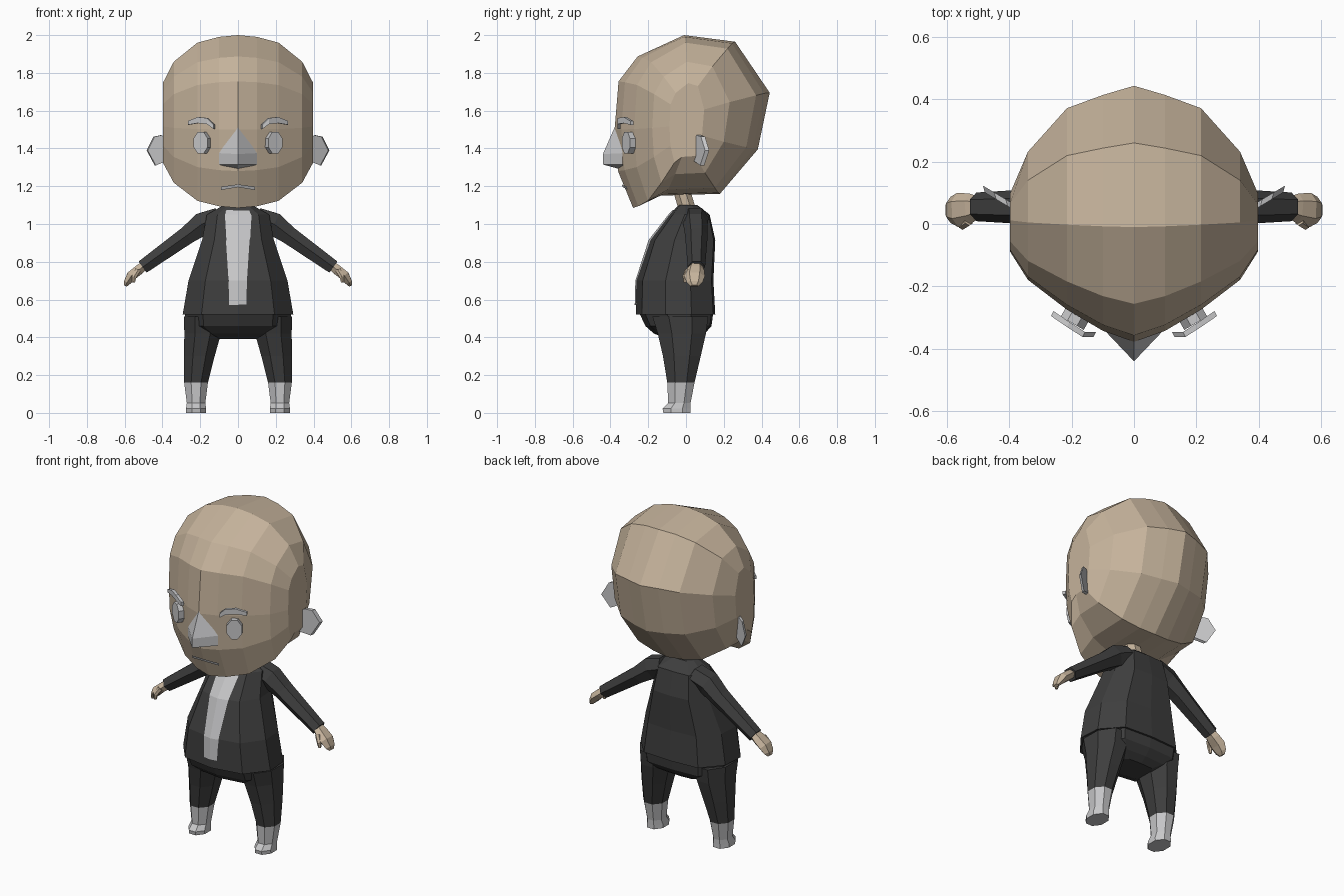
import bpy, bmesh, math
from mathutils import Vector

if "Cube" in bpy.data.objects:
    bpy.data.objects.remove(bpy.data.objects["Cube"])


def material(name, col):
    m = bpy.data.materials.new(name)
    m.diffuse_color = (*col, 1)
    m.use_nodes = True
    m.node_tree.nodes["Principled BSDF"].inputs["Base Color"].default_value = m.diffuse_color
    return m


SKIN = material("skin tan", (0.56, 0.45, 0.33))
DARK = material("suit charcoal", (0.048, 0.048, 0.048))
GREY = material("light grey", (0.57, 0.57, 0.58))


def build(name, verts, faces, mat):
    bm = bmesh.new()
    vs = [bm.verts.new(v) for v in verts]
    for f in faces:
        bm.faces.new([vs[i] for i in f])
    bmesh.ops.recalc_face_normals(bm, faces=bm.faces)
    me = bpy.data.meshes.new(name)
    bm.to_mesh(me)
    bm.free()
    me.materials.append(mat)
    ob = bpy.data.objects.new(name, me)
    bpy.context.collection.objects.link(ob)
    return ob


def loft(name, rings, mat):
    """Skin a list of equal-length rings and cap both ends."""
    n, k = len(rings[0]), len(rings)
    faces = [(r * n + i, r * n + (i + 1) % n, (r + 1) * n + (i + 1) % n, (r + 1) * n + i)
             for r in range(k - 1) for i in range(n)]
    faces += [tuple(range(n)), tuple(range((k - 1) * n, k * n))]
    return build(name, [v for r in rings for v in r], faces, mat)


def ellipse(cx, cy, z, rx, ry, n=8, turn=0.5):
    return [(cx + rx * math.cos(math.tau * (i + turn) / n),
             cy + ry * math.sin(math.tau * (i + turn) / n), z) for i in range(n)]


def tube(name, path, mat, n=6):
    """Loft along x/z; path entries: centre, half depth (y), half thickness."""
    rings = []
    for i, (c, ry, rt) in enumerate(path):
        a, b = Vector(path[max(i - 1, 0)][0]), Vector(path[min(i + 1, len(path) - 1)][0])
        d = (b - a).normalized()
        up = d.cross(Vector((0, 1, 0))).normalized()
        side = up.cross(d)
        rings.append([Vector(c) + side * ry * math.cos(math.tau * j / n)
                      + up * rt * math.sin(math.tau * j / n) for j in range(n)])
    return loft(name, rings, mat)


def plate(name, outline, offset, mat):
    """Solid from an outline and the same outline moved by offset."""
    return loft(name, [[Vector(p) for p in outline],
                       [Vector(p) + Vector(offset) for p in outline]], mat)


def mirrored(ob):
    m = ob.modifiers.new("mirror", 'MIRROR')
    m.use_axis[0] = True
    return ob


# Head: one side profile, shrunk outwards slice by slice
profile = [(-.28, 1.085), (-.36, 1.28), (-.378, 1.5), (-.357, 1.755), (-.256, 1.887),
           (-.01, 2.0), (.26, 1.965), (.443, 1.695), (.38, 1.395), (.18, 1.16), (-.135, 1.15)]
slices = [(0, 1, 1, 1), (.1, .91, .93, .98), (.215, .74, .83, .915),
          (.34, .50, .50, .70), (.398, .27, .18, .46)]
cy, cz = .02, 1.53


def head_slice(x, front, back, tall):
    return [(x, cy + (y - cy) * (front if y < cy else back), cz + (z - cz) * tall)
            for y, z in profile]


loft("head", [head_slice(-s[0], *s[1:]) for s in slices[:0:-1]]
     + [head_slice(*s) for s in slices], SKIN)

# Neck, leaning forward under the skull
loft("neck", [ellipse(0, .015, 1.05, .055, .05), ellipse(0, -.03, 1.2, .055, .05)], SKIN)

# Nose: wedge with a flat underside
build("nose", [(0, -.37, 1.53), (0, -.44, 1.37), (0, -.44, 1.315), (-.1, -.335, 1.375),
               (-.1, -.335, 1.315), (.1, -.335, 1.375), (.1, -.335, 1.315), (0, -.33, 1.285)],
      [(0, 3, 1), (0, 1, 5), (1, 3, 4, 2), (1, 2, 6, 5), (2, 4, 7), (2, 7, 6),
       (0, 5, 6, 7), (0, 7, 4, 3)], GREY)

# Mouth: thin strip
build("mouth", [(-.09, -.308, 1.18), (0, -.334, 1.195), (.09, -.308, 1.18),
                (.09, -.314, 1.197), (0, -.340, 1.21), (-.09, -.314, 1.197)],
      [(0, 1, 4, 5), (1, 2, 3, 4)], GREY)

# Eyes: octagons turned with the cheek
tilt = math.radians(30)
eye = []
for i in range(8):
    a = math.tau * (i + .5) / 8
    u = .046 * math.cos(a)
    eye.append((.198 + u * math.cos(tilt), -.318 + u * math.sin(tilt), 1.43 + .062 * math.sin(a)))
mirrored(plate("eye", eye, (-.02, .035, 0), GREY))

# Eyebrows: arched bars
brow = [(.13, -.362, 1.515, .012), (.165, -.362, 1.545, .016),
        (.215, -.33, 1.55, .016), (.266, -.295, 1.535, .010)]
mirrored(loft("eyebrow", [[(x, y, z - h), (x, y, z + h), (x - .008, y + .016, z + h),
                           (x - .008, y + .016, z - h)] for x, y, z, h in brow], GREY))

# Ears: plates swept backwards
ear = [(x, .045 + (x - .385) * .6, z) for x, z in
       [(.375, 1.45), (.405, 1.47), (.442, 1.462), (.478, 1.39), (.435, 1.31), (.375, 1.335)]]
mirrored(plate("ear", ear, (.006, .022, 0), GREY))

# Jacket body: squarish rings (z, half width, front y, back y)
half = [(0, -1), (.66, -.85), (1, -.25), (.97, .4), (.62, .95), (0, 1)]
section = half + [(-x, y) for x, y in half[-2:0:-1]]
body = [(.52, .293, -.265, .155), (.70, .262, -.26, .145), (.915, .19, -.19, .155),
        (1.05, .165, -.085, .125), (1.10, .075, -.04, .06)]


def body_ring(z, w, f, b):
    m, h = (f + b) / 2, (b - f) / 2
    return [(x * w, m + y * h, z) for x, y in section]


loft("jacket", [body_ring(*r) for r in body], DARK)


# Shirt front: thin folded strip lying on the jacket
def front_y(z, x):
    for a, b in zip(body, body[1:]):
        if a[0] <= z <= b[0]:
            t = (z - a[0]) / (b[0] - a[0])
            w, f, k = (a[i] + (b[i] - a[i]) * t for i in (1, 2, 3))
            return f + .15 * (k - f) / 2 * abs(x) / (.66 * w) - .008


sv, sf = [], []
for z, w in [(.57, .047), (.70, .05), (.915, .064), (1.05, .072), (1.075, .06)]:
    sv += [(x, front_y(z, x), z) for x in (-w, 0, w)]
for r in range(4):
    sf += [(r * 3 + c, r * 3 + c + 1, r * 3 + c + 4, r * 3 + c + 3) for c in (0, 1)]
build("shirt_front", sv, sf, GREY)

# Sleeves and hands
mirrored(tube("sleeve", [((.10, .05, 1.035), .07, .06), ((.19, .05, 1.0), .065, .07),
                         ((.27, .055, .94), .06, .055), ((.505, .055, .772), .046, .042)], DARK))
mirrored(tube("hand", [((.49, .055, .785), .032, .026), ((.525, .05, .757), .048, .03),
                       ((.565, .045, .725), .055, .03), ((.588, .045, .69), .042, .02),
                       ((.597, .045, .672), .022, .01)], SKIN))
mirrored(tube("thumb", [((.53, .01, .755), .016, .016), ((.55, -.005, .72), .014, .014),
                        ((.553, -.005, .69), .008, .008)], SKIN))

# Trouser seat
loft("trouser_seat", [body_ring(.535, .283, -.25, .145), body_ring(.46, .275, -.215, .135),
                      body_ring(.42, .21, -.17, .10), body_ring(.392, .13, -.10, .06)], DARK)

# Trouser legs
mirrored(loft("trouser_leg", [ellipse(.222, -.027, .16, .068, .078),
                              ellipse(.205, -.022, .30, .088, .108),
                              ellipse(.187, -.022, .42, .105, .138),
                              ellipse(.185, -.03, .51, .11, .16)], DARK))

# Socks and feet
mirrored(loft("foot", [ellipse(.222, -.048, 0, .058, .078),
                       ellipse(.222, -.050, .022, .058, .080),
                       ellipse(.222, -.035, .052, .053, .064),
                       ellipse(.222, -.027, .16, .068, .078)], GREY))
